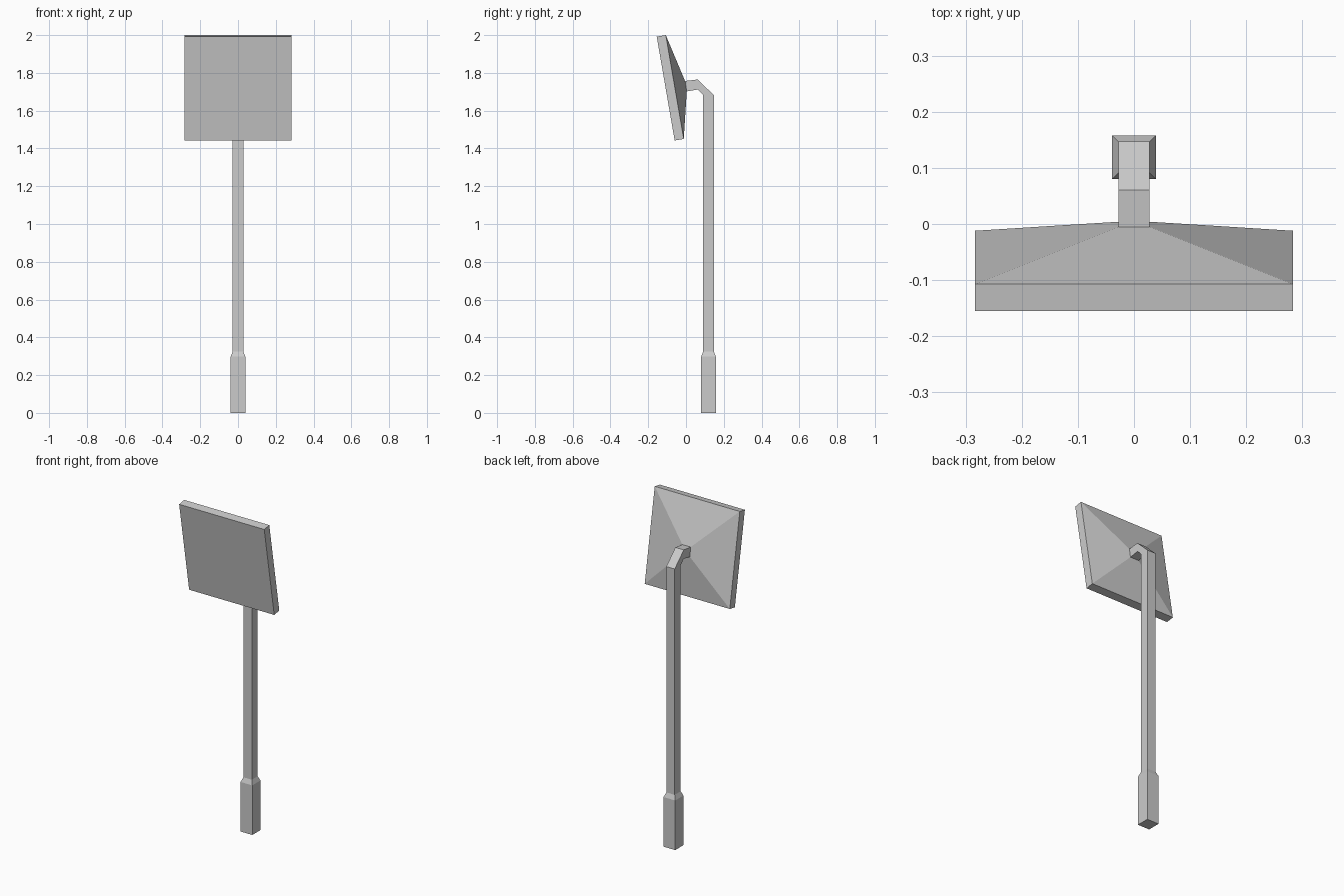
import bpy, bmesh

if "Cube" in bpy.data.objects:
    bpy.data.objects.remove(bpy.data.objects["Cube"])


def loft(name, rings, cap_start=True, cap_end=True):
    """Skin rectangular rings; each ring is (half_width, (y, z), (y, z))."""
    bm = bmesh.new()
    loops = []
    for w, (y1, z1), (y2, z2) in rings:
        corners = [(-w, y1, z1), (w, y1, z1), (w, y2, z2), (-w, y2, z2)]
        loops.append([bm.verts.new(c) for c in corners])
    for a, b in zip(loops, loops[1:]):
        for i in range(4):
            j = (i + 1) % 4
            bm.faces.new((a[i], a[j], b[j], b[i]))
    if cap_start:
        bm.faces.new(loops[0][::-1])
    if cap_end:
        bm.faces.new(loops[-1])
    bmesh.ops.recalc_face_normals(bm, faces=bm.faces[:])
    mesh = bpy.data.meshes.new(name)
    bm.to_mesh(mesh)
    bm.free()
    obj = bpy.data.objects.new(name, mesh)
    bpy.context.collection.objects.link(obj)
    return obj


# Square post with a thicker, chamfered foot
Y, FOOT, POST = 0.119, 0.039, 0.028


def level(half, z):
    return (half, (Y - half, z), (Y + half, z))


loft("foot", [level(FOOT, 0), level(FOOT, 0.298), level(POST, 0.325)], cap_end=False)

# Upright that bends forward into the back of the panel
arm_end = (POST, (0.004, 1.702), (-0.005, 1.757))
loft("post_and_arm", [
    level(POST, 0.325),
    (POST, (0.091, 1.683), (0.147, 1.683)),
    (POST, (0.063, 1.712), (0.061, 1.765)),
    arm_end,
], cap_start=False, cap_end=False)

# Tilted square panel with a pyramidal back; rings run front, rim, mount
S = 0.283
loft("panel", [
    (S, (-0.060, 1.442), (-0.155, 1.992)),
    (S, (-0.012, 1.450), (-0.107, 2.0)),
    arm_end,
])

# The recalculated outward normals of the open parts rely on their closed sides
for obj in bpy.context.collection.objects:
    for poly in obj.data.polygons:
        poly.use_smooth = False
